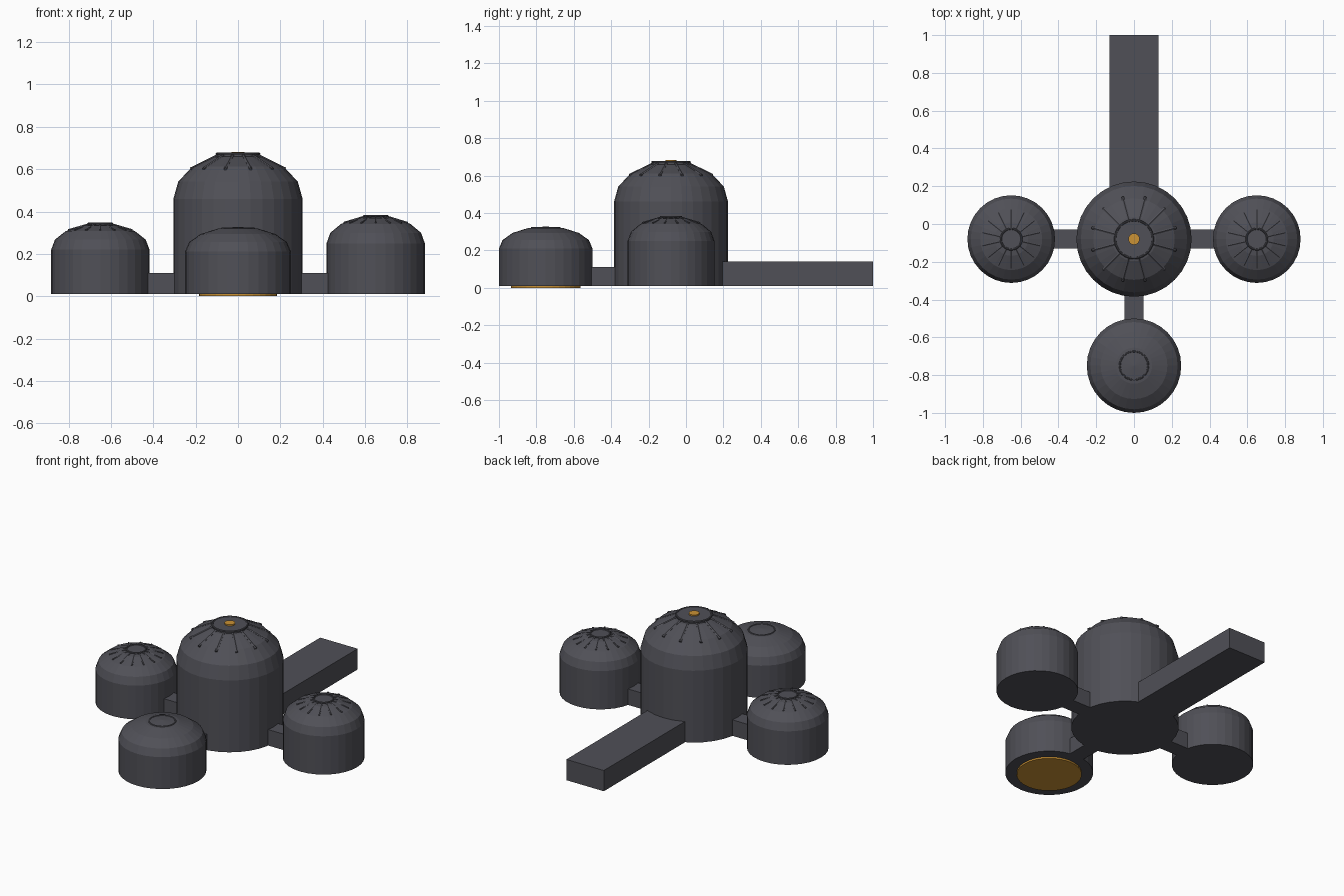
import bpy, math
from mathutils import Vector

cube = bpy.data.objects.get("Cube")
if cube:
    bpy.data.objects.remove(cube, do_unlink=True)


def make_material(name, color):
    m = bpy.data.materials.new(name)
    m.use_nodes = True
    m.diffuse_color = (*color, 1)
    m.node_tree.nodes["Principled BSDF"].inputs["Base Color"].default_value = (*color, 1)
    return m


GREY = make_material("dark grey", (0.08, 0.08, 0.095))
GOLD = make_material("gold", (0.6, 0.29, 0.035))
BASE = 0.01
SIDES = 32


def finish(name, mat):
    ob = bpy.context.object
    ob.name = name
    ob.data.materials.append(mat)
    return ob


def box(name, x0, x1, y0, y1, z0, z1):
    bpy.ops.mesh.primitive_cube_add(size=1, location=((x0 + x1) / 2, (y0 + y1) / 2, (z0 + z1) / 2))
    bpy.context.object.scale = (x1 - x0, y1 - y0, z1 - z0)
    return finish(name, GREY)


def disc(name, x, y, z0, z1, r, mat):
    bpy.ops.mesh.primitive_cylinder_add(vertices=SIDES, radius=r, depth=z1 - z0,
                                        location=(x, y, (z0 + z1) / 2))
    return finish(name, mat)


def ring(name, x, y, z, r, thick):
    bpy.ops.mesh.primitive_torus_add(major_segments=SIDES, minor_segments=8, major_radius=r,
                                     minor_radius=thick, location=(x, y, z))
    return finish(name, GREY)


def dome(name, x, y, r, wall, top):
    """Straight wall closed by a faceted half ellipsoid."""
    profile = [(r, BASE)]
    for i in range(4):
        a = math.radians(22.5 * i)
        profile.append((r * math.cos(a), wall + (top - wall) * math.sin(a)))
    verts, faces = [], []
    for pr, pz in profile:
        for k in range(SIDES):
            t = math.tau * k / SIDES
            verts.append((x + pr * math.cos(t), y + pr * math.sin(t), pz))
    for j in range(len(profile) - 1):
        for k in range(SIDES):
            n = (k + 1) % SIDES
            faces.append((j * SIDES + k, j * SIDES + n, (j + 1) * SIDES + n, (j + 1) * SIDES + k))
    last = (len(profile) - 1) * SIDES
    apex = len(verts)
    verts.append((x, y, top))
    faces += [(last + k, last + (k + 1) % SIDES, apex) for k in range(SIDES)]
    faces.append(tuple(reversed(range(SIDES))))
    mesh = bpy.data.meshes.new(name)
    mesh.from_pydata(verts, [], faces)
    ob = bpy.data.objects.new(name, mesh)
    bpy.context.collection.objects.link(ob)
    mesh.materials.append(GREY)


def ribs(name, x, y, r, wall, top, r_in, r_out, count, thick, offset):
    """Thin bars fanned down the shoulder of a dome."""
    def height(q):
        return wall + (top - wall) * math.sqrt(1 - (q / r) ** 2)
    for k in range(count):
        t = math.tau * (k + offset) / count
        a, b = (Vector((x + q * math.cos(t), y + q * math.sin(t), height(q))) for q in (r_in, r_out))
        d = b - a
        bpy.ops.mesh.primitive_cylinder_add(vertices=6, radius=thick, depth=d.length,
                                            location=(a + b) / 2)
        bpy.context.object.rotation_euler = d.to_track_quat('Z', 'Y').to_euler()
        finish(f"{name}_{k}", GREY)


# Central tower
CY = -0.08
dome("main_dome", 0, CY, 0.305, 0.46, 0.674)
ribs("main_rib", 0, CY, 0.305, 0.46, 0.674, 0.1, 0.23, 12, 0.008, 0.5)
disc("main_cap", 0, CY, 0.64, 0.674, 0.1, GREY)
ring("main_cap_ring", 0, CY, 0.672, 0.1, 0.006)
disc("top_light", 0, CY, 0.672, 0.682, 0.03, GOLD)

# Side chambers
for side, x, wall, top in (("right", -0.65, 0.22, 0.343), ("left", 0.65, 0.25, 0.379)):
    dome(side + "_dome", x, CY, 0.232, wall, top)
    ribs(side + "_rib", x, CY, 0.232, wall, top, 0.055, 0.155, 14, 0.005, 0.5)
    disc(side + "_cap", x, CY, top - 0.02, top, 0.055, GREY)
    ring(side + "_cap_ring", x, CY, top, 0.055, 0.005)
    inner, outer = sorted((math.copysign(0.28, x), math.copysign(0.44, x)))
    box(side + "_corridor", inner, outer, CY - 0.05, CY + 0.05, BASE, 0.11)

# Front chamber with round floor plate
FY = -0.75
dome("front_dome", 0, FY, 0.25, 0.21, 0.328)
ring("front_dome_ring", 0, FY, 0.32, 0.075, 0.005)
disc("front_floor_plate", 0, FY, 0, 0.012, 0.185, GOLD)
box("front_corridor", -0.05, 0.05, -0.52, -0.36, BASE, 0.11)

# Long rear passage
box("rear_passage", -0.13, 0.13, 0.15, 1.0, BASE, 0.14)
